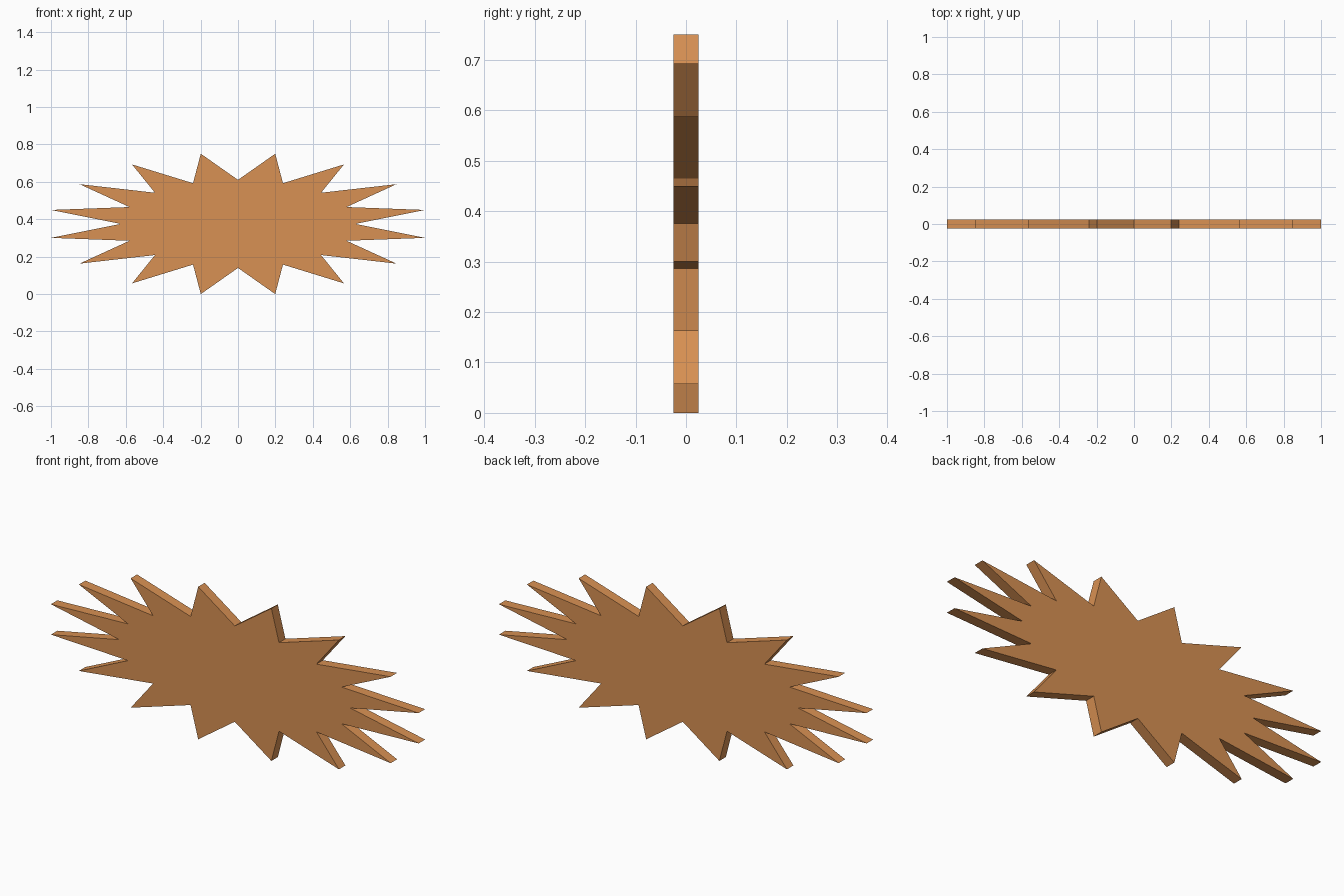
import bpy
import bmesh
from math import cos, sin, pi

cube = bpy.data.objects.get("Cube")
if cube:
    bpy.data.objects.remove(cube, do_unlink=True)

# Overall proportions
SPIKES = 16
HALF_HEIGHT = 0.375
THICKNESS = 0.05
TIP_RADII = (1 / cos(pi / SPIKES), HALF_HEIGHT / cos(pi / SPIKES))
NOTCH_RATIO = 0.616

# Warm orange-brown colour
color = (0.69, 0.283, 0.087, 1)
material = bpy.data.materials.new("warm_orange")
material.use_nodes = True
material.diffuse_color = color
shader = material.node_tree.nodes["Principled BSDF"]
shader.inputs["Base Color"].default_value = color
shader.inputs["Roughness"].default_value = 0.8

# Star outline: notches and tips alternate on two ellipses
bm = bmesh.new()
outline = []
for i in range(2 * SPIKES):
    angle = pi * i / SPIKES
    scale = 1 if i % 2 else NOTCH_RATIO
    x = scale * TIP_RADII[0] * cos(angle)
    z = HALF_HEIGHT + scale * TIP_RADII[1] * sin(angle)
    outline.append(bm.verts.new((x, -THICKNESS / 2, z)))
front = bm.faces.new(outline)

# Extrude the outline into a flat plate
result = bmesh.ops.extrude_face_region(bm, geom=[front], use_keep_orig=True)
back = [v for v in result["geom"] if isinstance(v, bmesh.types.BMVert)]
bmesh.ops.translate(bm, verts=back, vec=(0, THICKNESS, 0))
bmesh.ops.recalc_face_normals(bm, faces=bm.faces)

mesh = bpy.data.meshes.new("starburst_plate")
bm.to_mesh(mesh)
bm.free()
mesh.materials.append(material)
plate = bpy.data.objects.new("starburst_plate", mesh)
bpy.context.collection.objects.link(plate)
